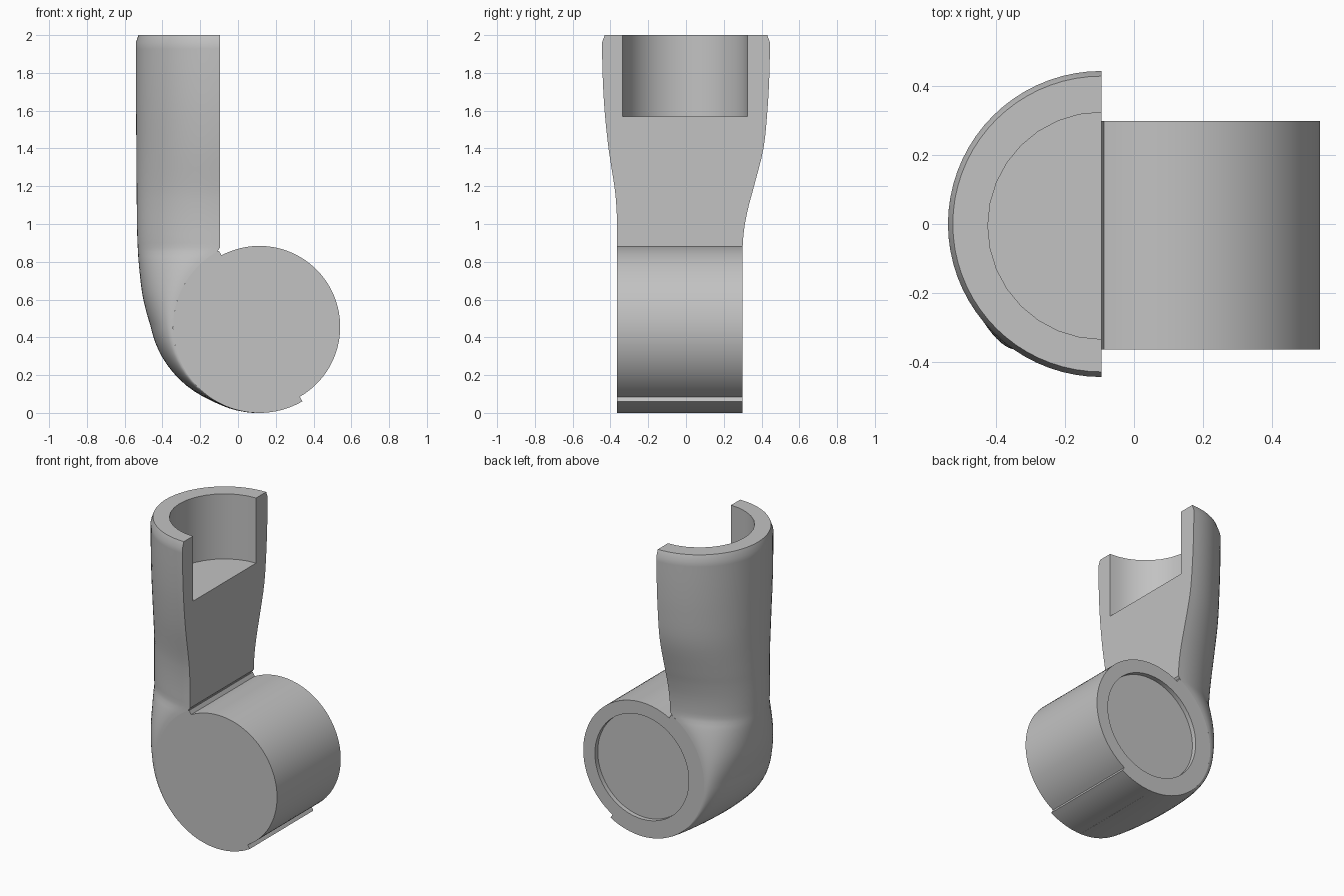
import bpy, bmesh
from math import sin, cos, pi, radians, sqrt
from mathutils import Vector

if "Cube" in bpy.data.objects:
    bpy.data.objects.remove(bpy.data.objects["Cube"])

CX, CZ = 0.113, 0.456          # drum axis
R_DRUM, R_LIP = 0.428, 0.456   # drum wall and raised lip
Y_FRONT, Y_BACK = -0.365, 0.30
FLAT_X = -0.095                # cut plane of the arm

grey = bpy.data.materials.new("plain grey")
grey.use_nodes = True
grey.diffuse_color = (0.54, 0.54, 0.54, 1)
grey.node_tree.nodes["Principled BSDF"].inputs["Base Color"].default_value = grey.diffuse_color


def loft(name, rings):
    """Closed solid through rings of equal point count."""
    bm = bmesh.new()
    loops = [[bm.verts.new(p) for p in ring] for ring in rings]
    n = len(loops[0])
    for a, b in zip(loops, loops[1:]):
        for i in range(n):
            j = (i + 1) % n
            bm.faces.new((a[i], a[j], b[j], b[i]))
    bm.faces.new(loops[0])
    bm.faces.new(loops[-1])
    bmesh.ops.recalc_face_normals(bm, faces=bm.faces)
    mesh = bpy.data.meshes.new(name)
    bm.to_mesh(mesh)
    bm.free()
    mesh.materials.append(grey)
    obj = bpy.data.objects.new(name, mesh)
    bpy.context.collection.objects.link(obj)
    return obj


def select(obj):
    bpy.ops.object.select_all(action="DESELECT")
    obj.select_set(True)
    bpy.context.view_layer.objects.active = obj


def cut(obj, cutter):
    cutter.hide_render = True
    mod = obj.modifiers.new("cut", "BOOLEAN")
    mod.operation = "DIFFERENCE"
    mod.solver = "EXACT"
    mod.object = cutter
    select(obj)
    bpy.ops.object.modifier_apply(modifier=mod.name)
    bpy.data.objects.remove(cutter)


def smooth_rows(rows, steps=4):
    """Spline through a list of number rows."""
    pts = [rows[0]] + rows + [rows[-1]]
    out = []
    for a, b, c, d in zip(pts, pts[1:], pts[2:], pts[3:]):
        for k in range(steps):
            t = k / steps
            out.append([q + 0.5 * t * (r - p + t * (2 * p - 5 * q + 4 * r - s
                        + t * (3 * (q - r) + s - p)))
                        for p, q, r, s in zip(a, b, c, d)])
    return out + [list(rows[-1])]


def half_oval(inner, outer, y_lo, y_hi, n=36):
    """Half oval from the inner line out to the outer point."""
    mid, half = (y_lo + y_hi) / 2, (y_hi - y_lo) / 2
    ring = []
    for i in range(n + 1):
        a = pi * i / n
        p = inner.lerp(outer, sin(a))
        ring.append((p.x, mid - half * cos(a), p.y))
    return ring


# Arm, upper part: height, outer x, low y, high y
upper = [(1.96, -.541, -.445, .445), (1.78, -.541, -.441, .441),
         (1.6, -.54, -.431, .431), (1.4, -.538, -.41, .41),
         (1.2, -.537, -.379, .36), (1.1, -.536, -.369, .333),
         (1, -.535, -.365, .312), (.9, -.532, -.365, .301),
         (.8, -.526, -.365, .3), (.65, -.51, -.365, .3),
         (.545, -.488, -.365, .3), (CZ, -.462, -.365, .3)]
rings = [half_oval(Vector((FLAT_X, 2)), Vector((-.527, 2)), -.43, .43)]
for z, x, lo, hi in smooth_rows(upper):
    inside = R_LIP ** 2 - (z - CZ) ** 2
    ix = min(FLAT_X, CX - sqrt(inside)) if inside > 0 else FLAT_X
    rings.append(half_oval(Vector((ix, z)), Vector((x, z)), lo, hi))

# Arm, lower part wrapping under the drum: angle, thickness
lower = [(180, .119), (193, .092), (213, .051), (236, .012), (254, .003), (270, .001)]
for angle, thick in smooth_rows(lower)[1:]:
    d = Vector((cos(radians(angle)), sin(radians(angle))))
    c = Vector((CX, CZ))
    rings.append(half_oval(c + d * R_LIP, c + d * (R_LIP + thick), Y_FRONT, Y_BACK))
arm = loft("arm", rings)


# Socket in the top of the arm
def circle(r, n):
    return [(r * cos(2 * pi * i / n), r * sin(2 * pi * i / n)) for i in range(n)]


socket = loft("socket_cutter", [[(FLAT_X + u, v - .005, z) for u, v in circle(.33, 32)]
                                for z in (1.57, 2.2)])
cut(arm, socket)

# Drum with a raised lip around its lower left half
outline = []
for start, end, r in ((-60, 118, R_DRUM), (118, 300, R_LIP)):
    for i in range(49):
        a = radians(start + (end - start) * i / 48)
        outline.append((CX + r * cos(a), CZ + r * sin(a)))
drum = loft("drum", [[(x, y, z) for x, z in outline] for y in (Y_FRONT, Y_BACK)])

# Shallow round recess in the back of the drum
recess = loft("recess_cutter", [[(CX + u, y, CZ + v) for u, v in circle(.343, 64)]
                                for y in (Y_BACK - .03, Y_BACK + .1)])
cut(drum, recess)

for obj in (arm, drum):
    select(obj)
    bpy.ops.object.shade_smooth_by_angle(angle=radians(30))
